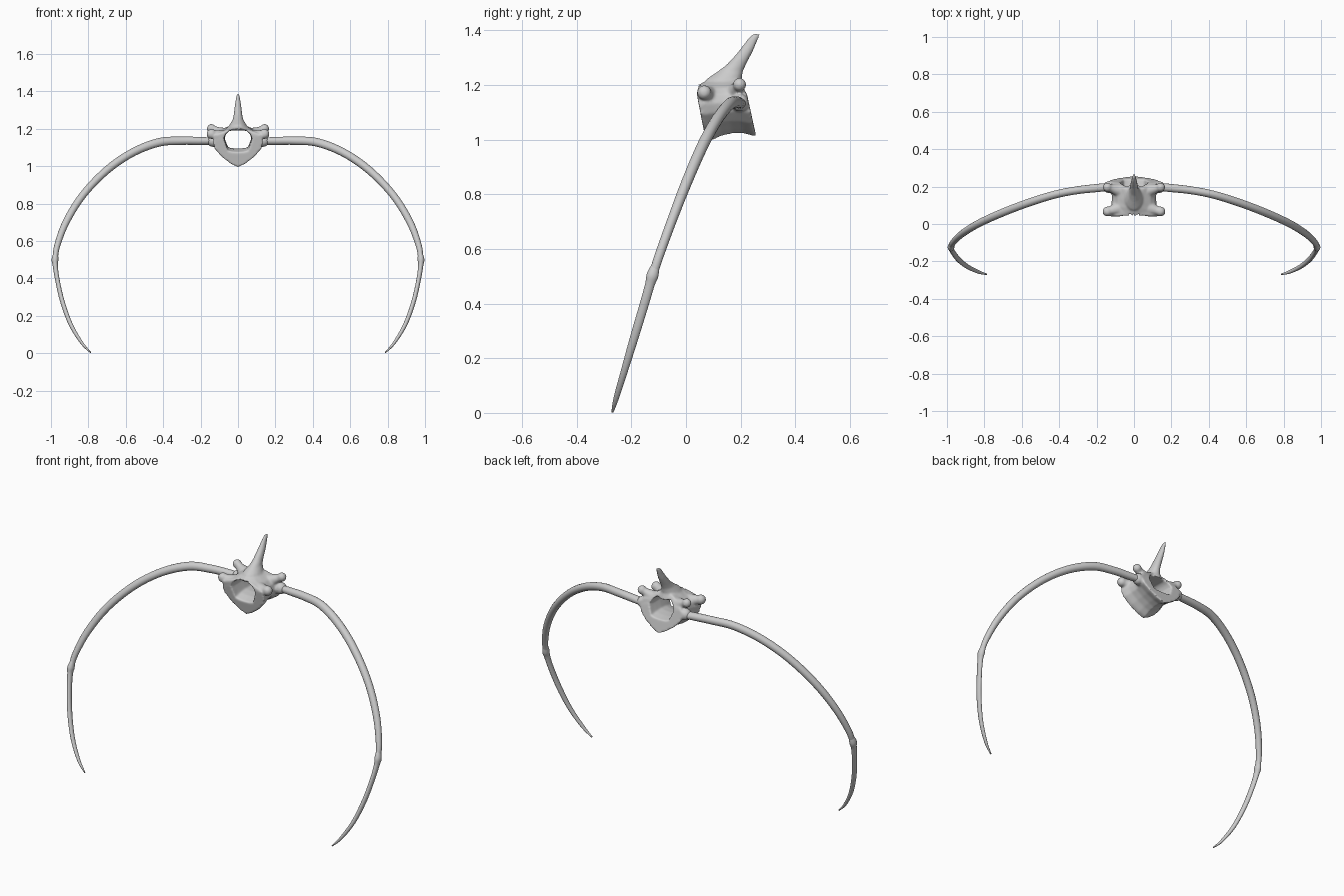
import bpy, bmesh, math
from mathutils import Vector

if "Cube" in bpy.data.objects:
    bpy.data.objects.remove(bpy.data.objects["Cube"])


def loft(bm, rings, closed_loop=False):
    """Skin a list of point rings; cap the ends unless the loop closes."""
    vs = [[bm.verts.new(p) for p in r] for r in rings]
    n = len(vs[0])
    pairs = list(zip(vs, vs[1:])) + ([(vs[-1], vs[0])] if closed_loop else [])
    for a, b in pairs:
        for i in range(n):
            j = (i + 1) % n
            bm.faces.new((a[i], a[j], b[j], b[i]))
    if not closed_loop:
        bm.faces.new(vs[0])
        bm.faces.new(vs[-1])


def spline(keys, steps):
    """Catmull-Rom samples through tuples of any length."""
    k = [keys[0]] + keys + [keys[-1]]
    out = []
    for i in range(1, len(k) - 2):
        for s in range(steps):
            t = s / steps
            out.append([0.5 * (2 * b + (c - a) * t + (2*a - 5*b + 4*c - d) * t*t
                               + (3*b - a - 3*c + d) * t**3)
                        for a, b, c, d in zip(*k[i-1:i+3])])
    return out + [list(keys[-1])]


def sweep(bm, keys, side, steps=5, n=14):
    """Oval tube through keys of (x, y, z, thickness, width)."""
    pts = spline(keys, steps)
    rings = []
    for i, p in enumerate(pts):
        a, b = pts[max(i-1, 0)], pts[min(i+1, len(pts)-1)]
        t = (Vector(b[:3]) - Vector(a[:3])).normalized()
        w = (side - t * side.dot(t)).normalized()
        u = t.cross(w)
        rings.append([Vector(p[:3]) + u * p[3] * math.cos(2*math.pi*k/n)
                      + w * p[4] * math.sin(2*math.pi*k/n) for k in range(n)])
    loft(bm, rings)


def finish(bm, name):
    bmesh.ops.recalc_face_normals(bm, faces=bm.faces)
    for f in bm.faces:
        f.smooth = True
    me = bpy.data.meshes.new(name)
    bm.to_mesh(me)
    bm.free()
    ob = bpy.data.objects.new(name, me)
    bpy.context.collection.objects.link(ob)
    return ob


# Vertebra: hollow ring with a narrower waist
outer = [(0, .99), (.04, 1.01), (.085, 1.045), (.125, 1.09), (.135, 1.13),
         (.125, 1.165), (.10, 1.19), (.05, 1.215), (0, 1.23)]
hole = [(0, 1.075), (.03, 1.077), (.055, 1.083), (.067, 1.12), (.076, 1.15),
        (.065, 1.175), (.045, 1.193), (.02, 1.202), (0, 1.206)]
mirror = lambda h: h + [(-x, z) for x, z in h[-2:0:-1]]


def section(prof, y, sx, lift, drop=0, shift=0):
    # lift raises the lower rim; drop and shift move the roof down and along y;
    # the whole ring leans forward with height
    ring = []
    for x, z in mirror(prof):
        low, top = max(0, (1.15 - z) / 0.15), max(0, (z - 1.165) / 0.06)
        ring.append((x * sx, y - 0.19 * (z - 1.1) + shift * top,
                     z + lift * low - drop * top))
    return ring


bm = bmesh.new()
rings = [section(outer, *a) for a in
         [(.052, 1, .004, .026, .016), (.075, .97, .006, .02, .01), (.11, .9, .022, .008),
          (.15, .88, .03), (.19, .92, .03, 0, -.01), (.22, .99, .022, 0, -.02),
          (.236, 1, .02, 0, -.026)]]
rings += [section(hole, *a) for a in
          [(.236, 1, .02, 0, -.026), (.19, .97, .035, 0, -.01), (.145, .95, .04),
           (.1, .97, .03, .002), (.052, 1, 0, .01, .016)]]
loft(bm, rings, True)

# Flared knobs and rib sockets on both sides
Y = Vector((0, 1, 0))
for s in (-1, 1):
    for a, b, r, r0 in [((.085, .082, 1.16), (.142, .067, 1.172), .025, .036),
                        ((.08, .18, 1.17), (.142, .196, 1.201), .023, .038),
                        ((.09, .19, 1.13), (.135, .197, 1.135), .03, .035)]:
        mid = [(p + 2 * q) / 3 for p, q in zip(a, b)]
        sweep(bm, [(s*a[0], a[1], a[2], r0, r0), (s*mid[0], mid[1], mid[2], r, r),
                   (s*b[0], b[1], b[2], r, r)], Y, 3)
        bmesh.ops.create_uvsphere(bm, u_segments=16, v_segments=10, radius=r * 1.08)
        bm.verts.ensure_lookup_table()
        for v in bm.verts[-(16 * 9 + 2):]:
            v.co += Vector((s*b[0], b[1], b[2]))

# Spinous process
spine = [(1.19, .135, .08, .065), (1.222, .140, .064, .045), (1.25, .163, .046, .028),
         (1.275, .185, .035, .023), (1.32, .217, .027, .018), (1.37, .246, .019, .01),
         (1.388, .259, .014, .005)]
loft(bm, [[(rx * math.cos(k*math.pi/8), y + ry * math.sin(k*math.pi/8), z)
           for k in range(16)] for z, y, ry, rx in spine])
vert = finish(bm, "vertebra")
m = vert.modifiers.new("blend", 'REMESH')
m.mode = 'VOXEL'
m.voxel_size = 0.005
m.use_smooth_shade = True
m = vert.modifiers.new("soften", 'SMOOTH')
m.factor = 0.5
m.iterations = 10

# Ribs: bony upper part, and cartilage that sleeves over its lower end
rib = [(.12, .2, 1.133, .018, .022), (.2, .192, 1.135, .021, .022), (.3, .181, 1.136, .022, .021),
       (.42, .158, 1.128, .023, .021), (.56, .115, 1.075, .022, .021), (.7, .062, .98, .021, .021),
       (.83, .003, .845, .02, .02), (.92, -.053, .7, .019, .018), (.968, -.1, .57, .016, .017),
       (.976, -.122, .5, .013, .016)]
tip = [(.972, -.108, .55, .008, .012), (.978, -.122, .505, .018, .022), (.977, -.132, .47, .014, .018),
       (.967, -.152, .4, .012, .017), (.94, -.188, .28, .012, .016), (.895, -.225, .155, .011, .013),
       (.835, -.255, .055, .008, .01), (.787, -.269, .003, .003, .004)]
plane_normal = Vector((0, .93, -.37))
for s, label in ((-1, "left"), (1, "right")):
    for keys, name in ((rib, "rib"), (tip, "rib_cartilage")):
        bm = bmesh.new()
        sweep(bm, [(s * k[0],) + k[1:] for k in keys], plane_normal)
        finish(bm, f"{name}_{label}")
